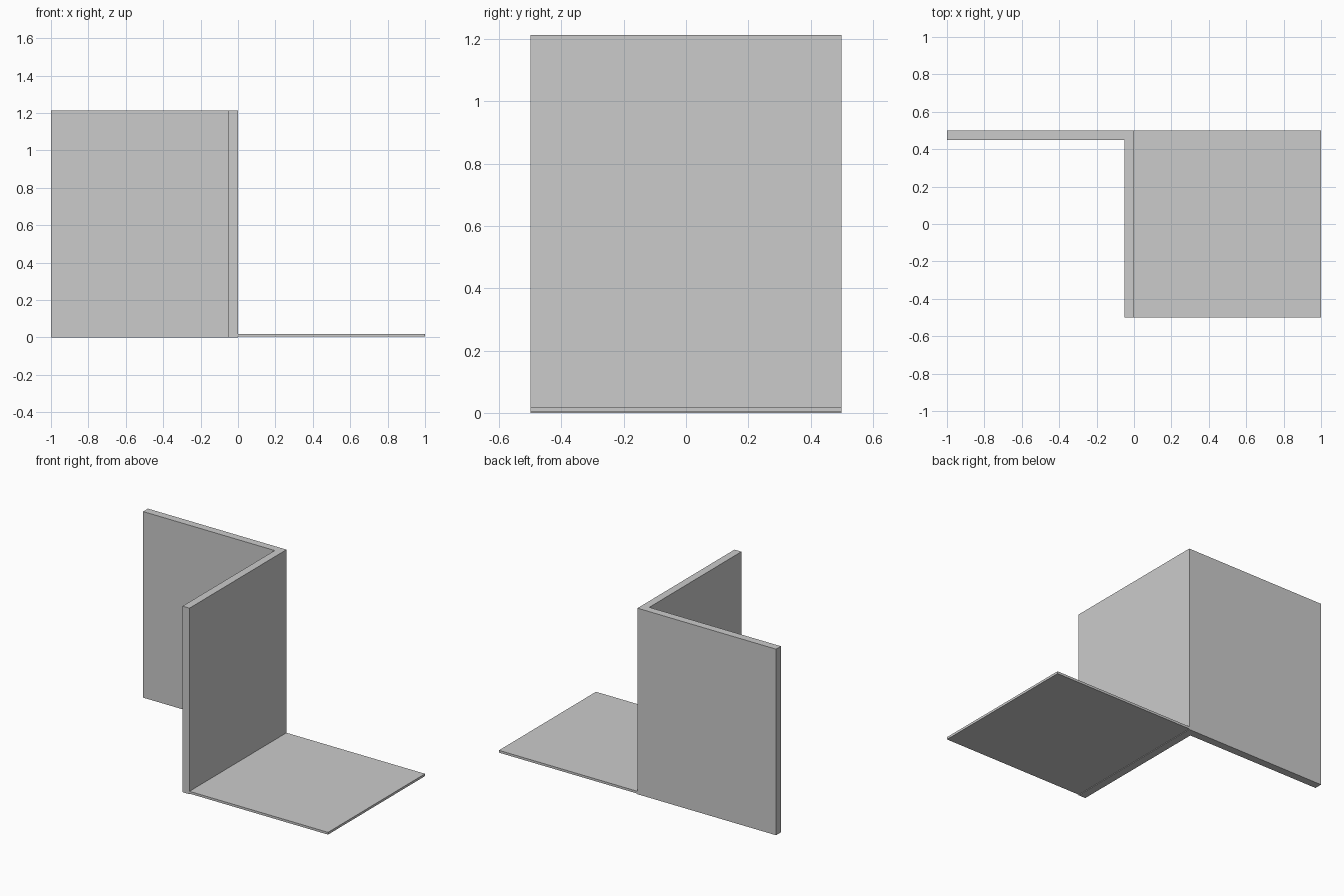
import bpy, bmesh

if "Cube" in bpy.data.objects:
    bpy.data.objects.remove(bpy.data.objects["Cube"])


def prism(name, outline, z0, z1):
    """Extrude a flat outline (x, y) from z0 up to z1."""
    bm = bmesh.new()
    face = bm.faces.new([bm.verts.new((x, y, z0)) for x, y in outline])
    geo = bmesh.ops.extrude_face_region(bm, geom=[face])
    top = [v for v in geo["geom"] if isinstance(v, bmesh.types.BMVert)]
    bmesh.ops.translate(bm, verts=top, vec=(0, 0, z1 - z0))
    bmesh.ops.recalc_face_normals(bm, faces=bm.faces)
    mesh = bpy.data.meshes.new(name)
    bm.to_mesh(mesh)
    bm.free()
    obj = bpy.data.objects.new(name, mesh)
    bpy.context.collection.objects.link(obj)
    return obj


HEIGHT, THICK = 1.214, 0.05

# L-shaped corner wall: back panel plus side panel
prism("corner_wall", [(-1, 0.5), (-1, 0.5 - THICK), (-THICK, 0.5 - THICK),
                      (-THICK, -0.5), (0, -0.5), (0, 0.5)], 0, HEIGHT)

# Thin floor slab, its underside just above the wall's base
prism("floor_slab", [(0, -0.5), (1, -0.5), (1, 0.5), (0, 0.5)], 0.004, 0.019)
